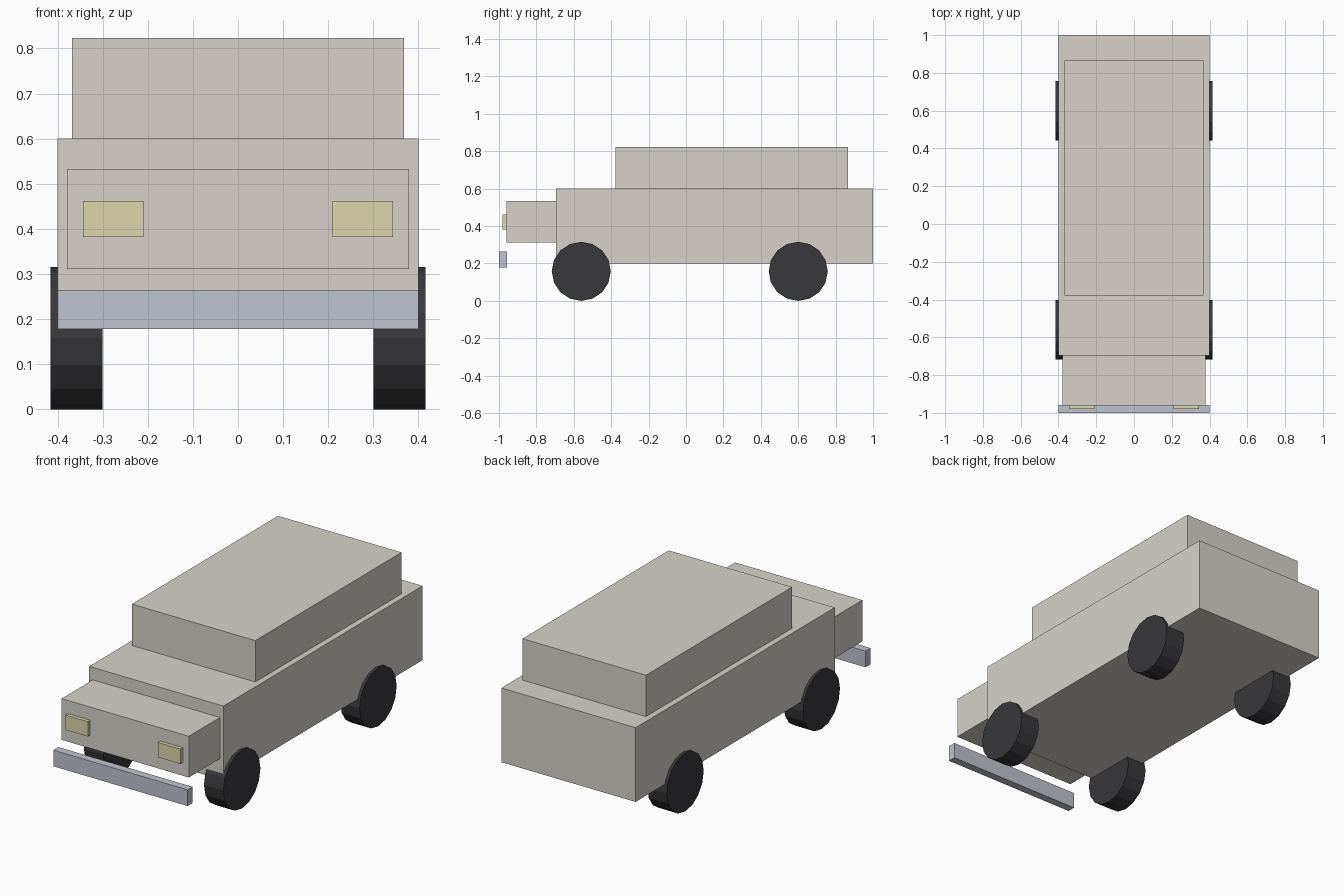
import bpy
import math

if "Cube" in bpy.data.objects:
    bpy.data.objects.remove(bpy.data.objects["Cube"])


def material(name, color):
    m = bpy.data.materials.new(name)
    m.diffuse_color = (*color, 1)
    m.use_nodes = True
    m.node_tree.nodes["Principled BSDF"].inputs["Base Color"].default_value = m.diffuse_color
    return m


paint = material("beige_paint", (0.68, 0.65, 0.59))
rubber = material("dark_rubber", (0.04, 0.04, 0.045))
steel = material("bumper_steel", (0.52, 0.55, 0.62))
glass = material("yellow_lamp", (0.72, 0.68, 0.42))


def box(name, x, y, z, mat):
    """Box spanning the given (min, max) ranges."""
    spans = (x, y, z)
    bpy.ops.mesh.primitive_cube_add(size=1, location=[(a + b) / 2 for a, b in spans])
    ob = bpy.context.object
    ob.name = name
    ob.scale = [b - a for a, b in spans]
    bpy.ops.object.transform_apply(location=False, rotation=False, scale=True)
    ob.data.materials.append(mat)
    return ob


def wheel(name, x, y, radius=0.158, width=0.115):
    bpy.ops.mesh.primitive_cylinder_add(vertices=16, radius=radius, depth=width,
                                        location=(x, y, radius),
                                        rotation=(0, math.pi / 2, 0))
    ob = bpy.context.object
    ob.name = name
    ob.data.materials.append(rubber)


# Bodywork
box("body", (-0.4, 0.4), (-0.695, 1.0), (0.2, 0.6), paint)
box("cabin", (-0.368, 0.368), (-0.378, 0.866), (0.6, 0.823), paint)
box("hood", (-0.379, 0.379), (-0.96, -0.69), (0.311, 0.533), paint)

# Front bumper
box("bumper", (-0.4, 0.4), (-1.0, -0.957), (0.178, 0.265), steel)

# Headlights and wheels on both sides
for side, s in (("left", -1), ("right", 1)):
    box(f"{side}_headlight", sorted((s * 0.209, s * 0.343)), (-0.98, -0.955),
        (0.382, 0.462), glass)
    wheel(f"{side}_front_wheel", s * 0.3575, -0.56)
    wheel(f"{side}_rear_wheel", s * 0.3575, 0.6)
